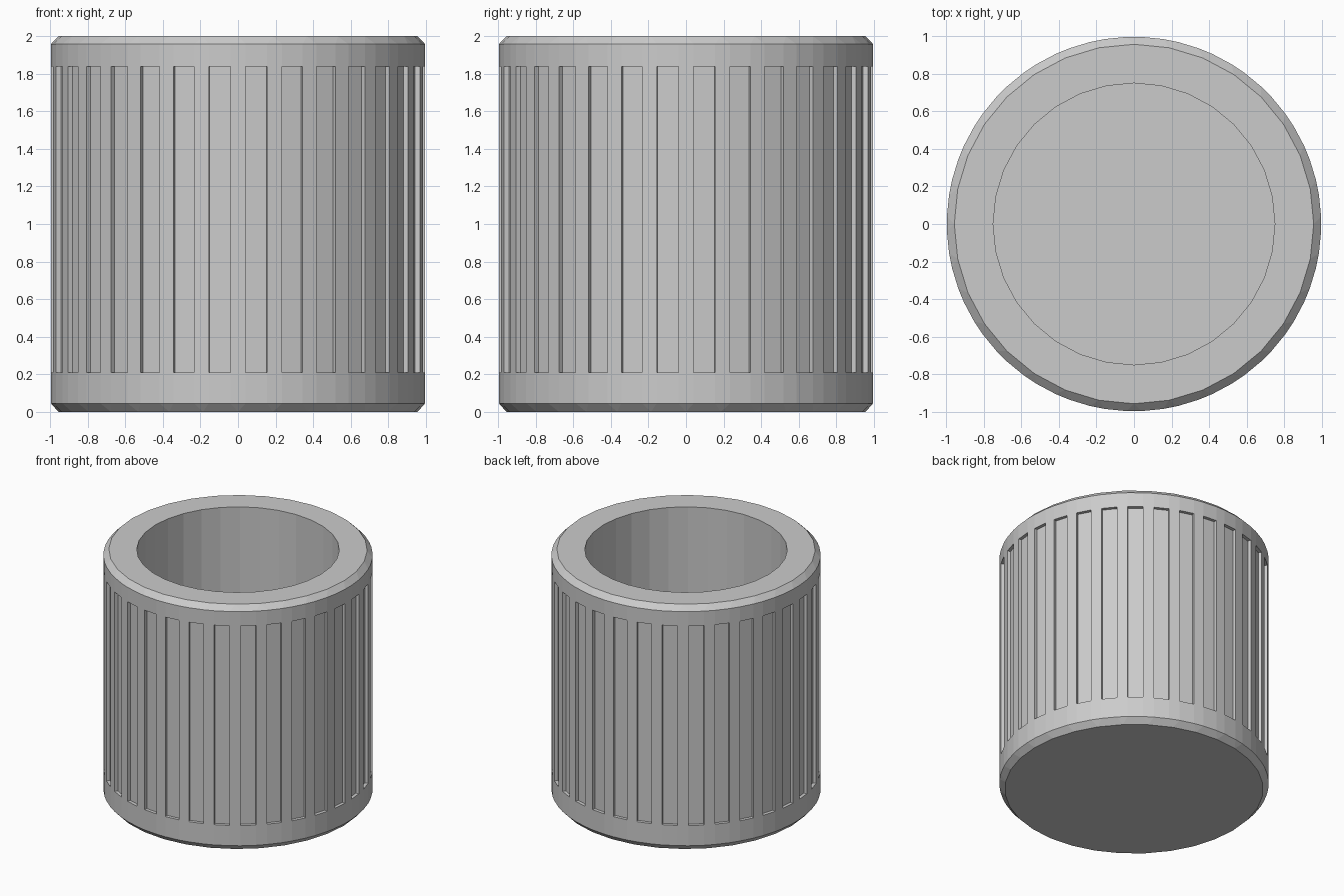
import bpy, bmesh
from math import sin, cos, radians

if "Cube" in bpy.data.objects:
    bpy.data.objects.remove(bpy.data.objects["Cube"])

N = 32                      # ribs around the body
STEP = 360 / N
RIB = 2.33                  # half angle of one rib, degrees
R_OUT, R_GROOVE, R_EDGE, R_BORE = 0.997, 0.971, 0.957, 0.75
Z_LOW, Z_HIGH = 0.21, 1.84  # groove ends
FLOOR = 0.25                # inside floor height

bm = bmesh.new()


def ring(r, z):
    return [bm.verts.new((r * cos(radians(i * STEP)), r * sin(radians(i * STEP)), z)) for i in range(N)]


def rib_ring(r, z):
    # two vertices per rib: its right and left edge
    return [bm.verts.new((r * cos(radians(i * STEP + s * RIB)), r * sin(radians(i * STEP + s * RIB)), z))
            for i in range(N) for s in (-1, 1)]


def bridge(a, b, skip_odd=False):
    n = len(a)
    for i in range(n):
        if skip_odd and i % 2:
            continue
        j = (i + 1) % n
        bm.faces.new((a[i], a[j], b[j], b[i]))


def chamfer(edge, body):
    for i in range(N):
        j = (i + 1) % N
        bm.faces.new((edge[i], body[2 * i + 1], body[2 * i]))
        bm.faces.new((edge[i], edge[j], body[2 * j], body[2 * i + 1]))


# Outer shell
base = ring(R_EDGE, 0)
low = rib_ring(R_OUT, 0.045)
g_low = rib_ring(R_OUT, Z_LOW)
g_high = rib_ring(R_OUT, Z_HIGH)
high = rib_ring(R_OUT, 1.958)
top = ring(R_EDGE, 2)
bm.faces.new(base)
chamfer(base, low)
bridge(low, g_low)
bridge(g_low, g_high, skip_odd=True)
bridge(g_high, high)
chamfer(top, high)

# Recessed grooves between the ribs
in_low = rib_ring(R_GROOVE, Z_LOW)
in_high = rib_ring(R_GROOVE, Z_HIGH)
for i in range(1, 2 * N, 2):
    j = (i + 1) % (2 * N)
    outer = (g_low[i], g_low[j], g_high[j], g_high[i])
    inner = (in_low[i], in_low[j], in_high[j], in_high[i])
    bm.faces.new(inner)
    for k in range(4):
        m = (k + 1) % 4
        bm.faces.new((outer[k], outer[m], inner[m], inner[k]))

# Rim, bore and inside floor
lip = ring(R_BORE, 2)
bottom = ring(R_BORE, FLOOR)
bridge(top, lip)
bridge(lip, bottom)
bm.faces.new(bottom)

bmesh.ops.recalc_face_normals(bm, faces=bm.faces)
mesh = bpy.data.meshes.new("ribbed_cup")
bm.to_mesh(mesh)
bm.free()
bpy.context.collection.objects.link(bpy.data.objects.new("ribbed_cup", mesh))
